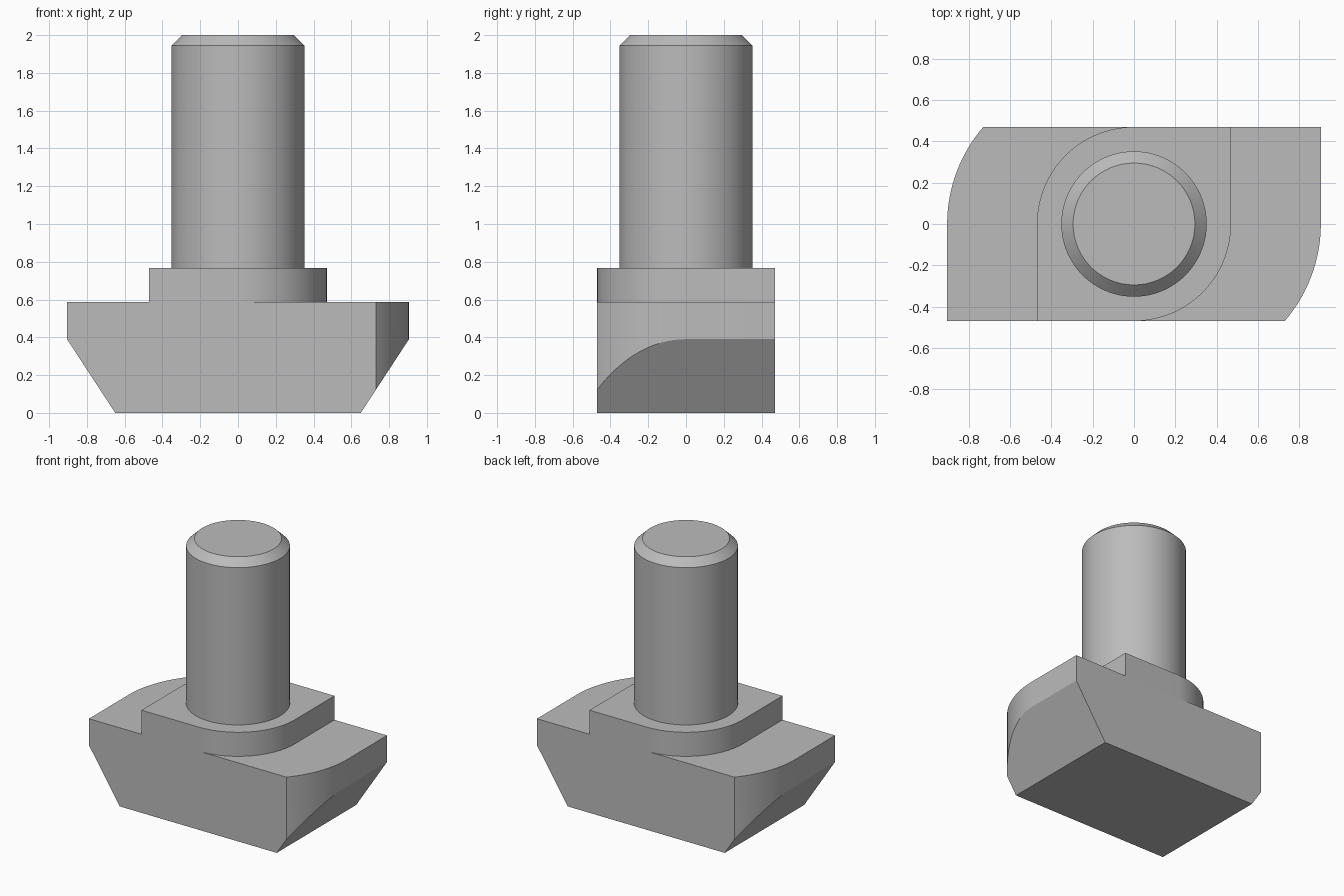
import bpy, bmesh, math
from mathutils import Vector

cube = bpy.data.objects.get("Cube")
if cube:
    bpy.data.objects.remove(cube, do_unlink=True)

steel = bpy.data.materials.new("grey steel")
steel.use_nodes = True
GREY = (0.5, 0.5, 0.5, 1)
steel.diffuse_color = GREY
steel.node_tree.nodes["Principled BSDF"].inputs["Base Color"].default_value = GREY

HALF_W = 0.47       # half depth of head and collar
HALF_L = 0.905      # half length of head
HEAD_TOP, COLLAR_TOP = 0.588, 0.768


def finish(bm, name):
    bmesh.ops.remove_doubles(bm, verts=bm.verts, dist=1e-5)
    bmesh.ops.recalc_face_normals(bm, faces=bm.faces)
    mesh = bpy.data.meshes.new(name)
    bm.to_mesh(mesh)
    bm.free()
    mesh.materials.append(steel)
    obj = bpy.data.objects.new(name, mesh)
    bpy.context.collection.objects.link(obj)
    bpy.ops.object.select_all(action="DESELECT")
    obj.select_set(True)
    bpy.context.view_layer.objects.active = obj
    bpy.ops.object.shade_smooth_by_angle(angle=math.radians(30))
    return obj


def half_rounded_block(half_x, radius, z0, z1, steps=32):
    """Prism whose front-left and back-right corners are arcs tangent to the ends."""
    sweep = math.asin(min(1, HALF_W / radius))
    half = [(half_x, HALF_W)]
    for i in range(steps + 1):
        a = -sweep * i / steps
        half.append((half_x - radius + radius * math.cos(a), radius * math.sin(a)))
    outline = half + [(-x, -y) for x, y in half]
    bm = bmesh.new()
    face = bm.faces.new([bm.verts.new((x, y, z0)) for x, y in outline])
    ext = bmesh.ops.extrude_face_region(bm, geom=[face])
    top = [v for v in ext["geom"] if isinstance(v, bmesh.types.BMVert)]
    bmesh.ops.translate(bm, verts=top, vec=(0, 0, z1 - z0))
    return bm


# Head: rounded block with both ends undercut by sloping planes
bm = half_rounded_block(HALF_L, 0.719, 0, HEAD_TOP)
for side in (1, -1):
    normal = Vector((side * 0.39, 0, -(HALF_L - 0.65)))
    cut = bmesh.ops.bisect_plane(
        bm, geom=bm.verts[:] + bm.edges[:] + bm.faces[:],
        plane_co=(side * 0.65, 0, 0), plane_no=normal, clear_outer=True)
    rim = [e for e in cut["geom_cut"] if isinstance(e, bmesh.types.BMEdge)]
    bmesh.ops.holes_fill(bm, edges=rim, sides=0)
finish(bm, "t_slot_head")

# Collar: square with two quarter-round corners
finish(half_rounded_block(HALF_W, HALF_W, HEAD_TOP, COLLAR_TOP), "collar")

# Shaft: turned profile with a chamfered tip
bm = bmesh.new()
profile = [(0, COLLAR_TOP), (0.352, COLLAR_TOP), (0.352, 1.945), (0.295, 2), (0, 2)]
verts = [bm.verts.new((r, 0, z)) for r, z in profile]
edges = [bm.edges.new(pair) for pair in zip(verts, verts[1:])]
bmesh.ops.spin(bm, geom=verts + edges, cent=(0, 0, 0), axis=(0, 0, 1),
               angle=math.tau, steps=96, use_merge=True)
finish(bm, "shaft")
